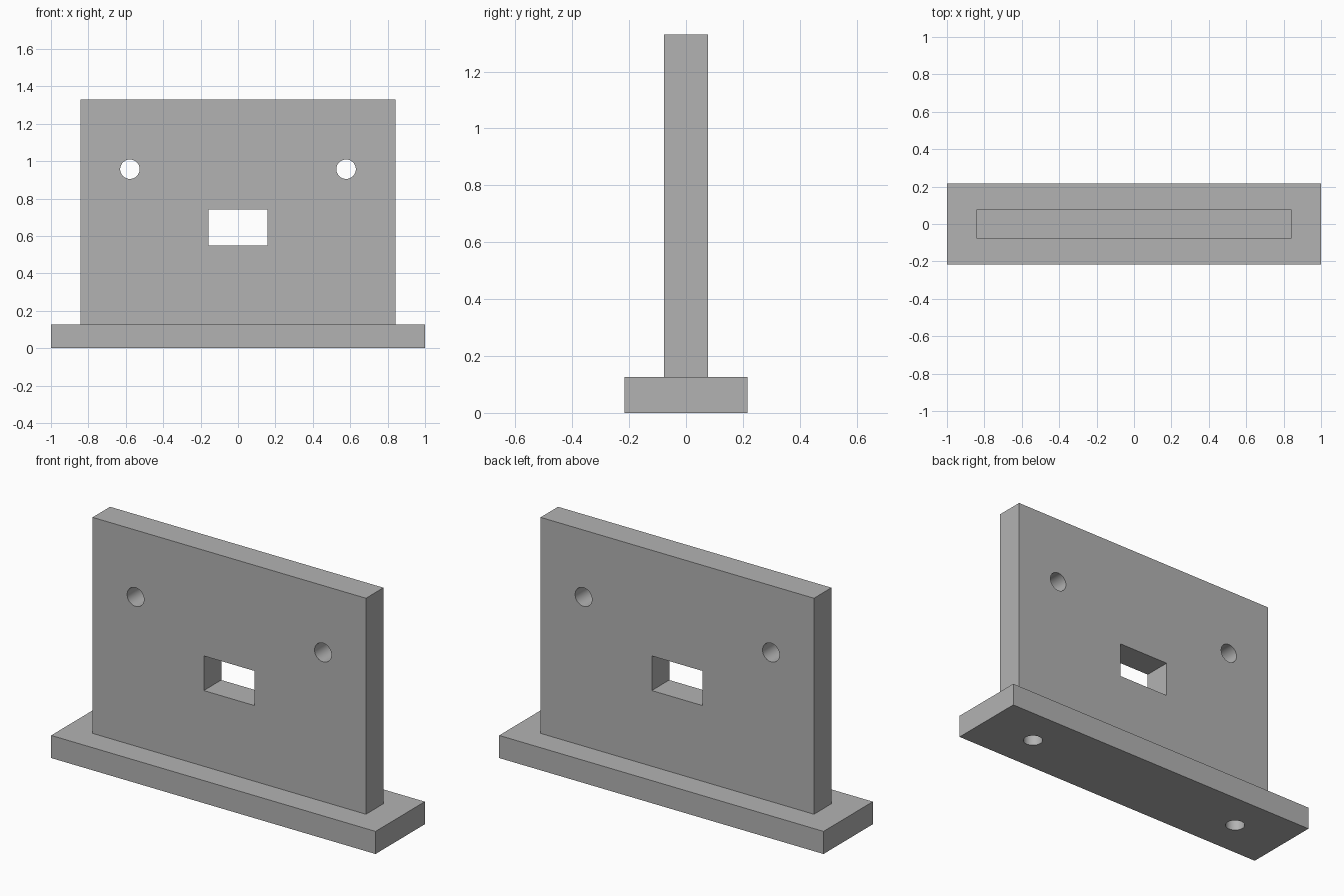
import bpy

default = bpy.data.objects.get("Cube")
if default:
    bpy.data.objects.remove(default, do_unlink=True)

grey = bpy.data.materials.new("plain_grey")
grey.use_nodes = True
colour = (0.45, 0.45, 0.45, 1)
grey.diffuse_color = colour
grey.node_tree.nodes["Principled BSDF"].inputs["Base Color"].default_value = colour


def box(name, width, depth, bottom, top):
    bpy.ops.mesh.primitive_cube_add(size=1, location=(0, 0, (bottom + top) / 2))
    ob = bpy.context.object
    ob.name = name
    ob.scale = (width, depth, top - bottom)
    bpy.ops.object.transform_apply(location=True, rotation=False, scale=True)
    ob.data.materials.append(grey)
    return ob


def drill(name, radius, length, location, tilt=0):
    bpy.ops.mesh.primitive_cylinder_add(vertices=48, radius=radius, depth=length,
                                        location=location, rotation=(tilt, 0, 0))
    ob = bpy.context.object
    ob.name = name
    ob.data.materials.append(grey)
    return ob


def cut(part, cutters):
    bpy.context.view_layer.objects.active = part
    for cutter in cutters:
        mod = part.modifiers.new("cut", 'BOOLEAN')
        mod.operation = 'DIFFERENCE'
        mod.solver = 'EXACT'
        mod.object = cutter
        bpy.ops.object.modifier_apply(modifier=mod.name)


# Foot and upright plate
BASE_TOP = 0.126
base = box("base", 2, 0.434, 0, BASE_TOP)
plate = box("upright_plate", 1.686, 0.154, BASE_TOP, 1.33)

# Central window, two through holes, two blind holes rising from underneath
window = box("window_cutter", 0.314, 1, 0.548, 0.741)
through = [drill("through_hole_cutter", 0.052, 1, (s * 0.578, 0, 0.957), 1.570796)
           for s in (-1, 1)]
blind = [drill("blind_hole_cutter", 0.05, 0.8, (s * 0.685, 0, 0))
         for s in (-1, 1)]
cut(base, blind)
cut(plate, [window] + through + blind)

for helper in [window] + through + blind:
    bpy.data.objects.remove(helper, do_unlink=True)

# Round hole walls stay smooth, corners stay crisp
for part in (base, plate):
    bpy.ops.object.select_all(action='DESELECT')
    part.select_set(True)
    bpy.context.view_layer.objects.active = part
    bpy.ops.object.shade_smooth_by_angle()
